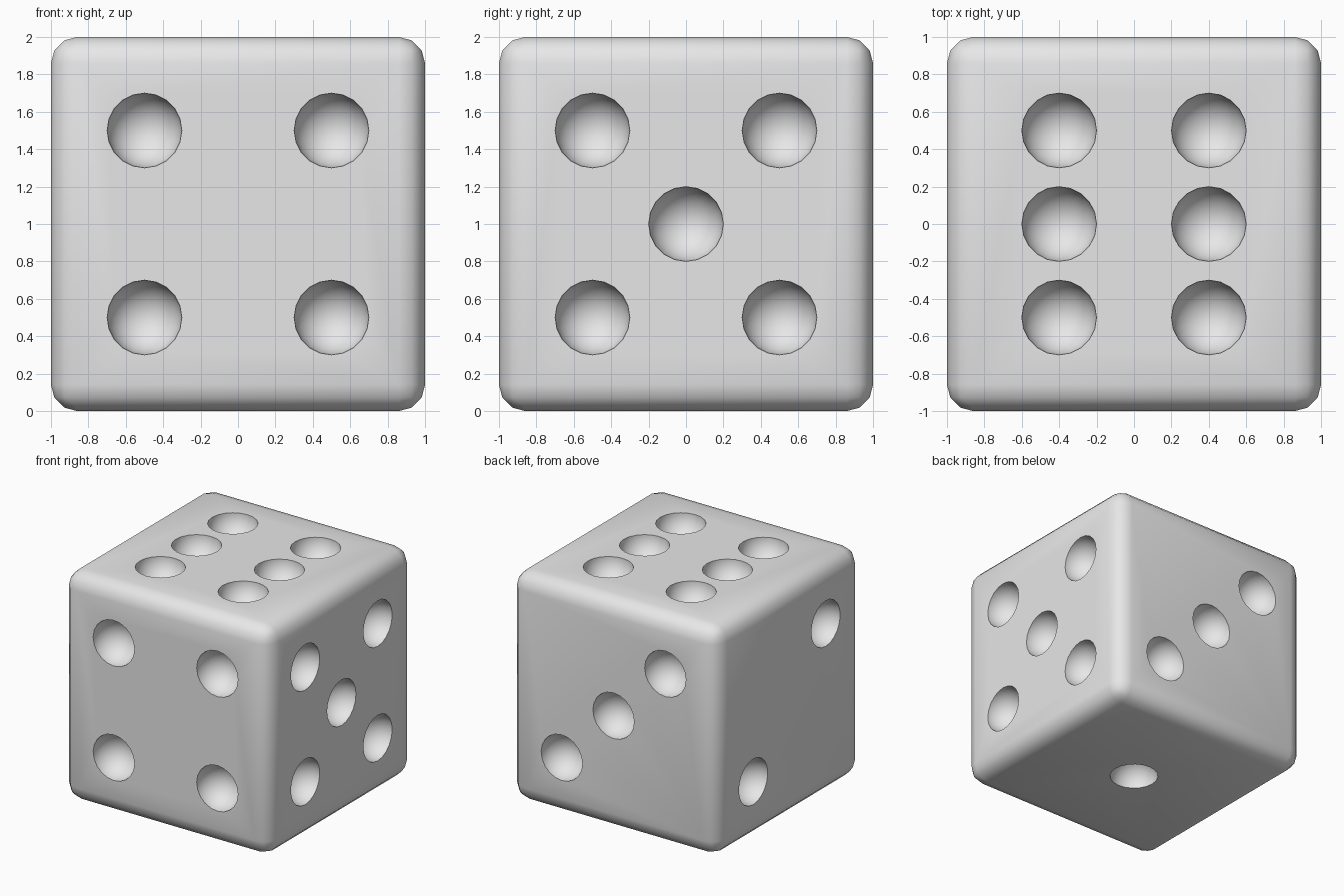
import bpy, bmesh, math
from mathutils import Vector, Matrix

if "Cube" in bpy.data.objects:
    bpy.data.objects.remove(bpy.data.objects["Cube"])

PIP_R = 0.2
BEVEL = 0.14
S = 0.5  # pip spacing from the face centre

ivory = bpy.data.materials.new("die_grey")
ivory.diffuse_color = (0.8, 0.8, 0.8, 1)
ivory.use_nodes = True
ivory.node_tree.nodes["Principled BSDF"].inputs["Base Color"].default_value = ivory.diffuse_color

# Die body: cube standing on the ground with rounded edges
bpy.ops.mesh.primitive_cube_add(size=2, location=(0, 0, 1))
die = bpy.context.object
die.name = "die_body"
die.data.materials.append(ivory)
bevel = die.modifiers.new("rounded_edges", 'BEVEL')
bevel.width = BEVEL
bevel.segments = 3
bpy.ops.object.modifier_apply(modifier=bevel.name)

# Pip layouts: face normal and pip offsets from the die centre
square = [(a, b) for a in (-S, S) for b in (-S, S)]
faces = [
    (Vector((0, -1, 0)), [(x, 0, z) for x, z in square]),                        # four
    (Vector((1, 0, 0)), [(0, y, z) for y, z in square + [(0, 0)]]),              # five
    (Vector((0, 0, 1)), [(x, y, 0) for x in (-0.4, 0.4) for y in (-S, 0, S)]),   # six
    (Vector((0, 1, 0)), [(-t, 0, t) for t in (-S, 0, S)]),                       # three
    (Vector((-1, 0, 0)), [(0, -t, t) for t in (-S, S)]),                         # two
    (Vector((0, 0, -1)), [(0, 0, 0)]),                                           # one
]

# One cutter holding a sphere per pip, poles along the face normal
bm = bmesh.new()
for normal, spots in faces:
    turn = normal.to_track_quat('Z', 'Y').to_matrix().to_4x4()
    for spot in spots:
        centre = Vector((0, 0, 1)) + normal + Vector(spot)
        # half-step ring offset keeps sphere rings off the die face
        bmesh.ops.create_uvsphere(bm, u_segments=20, v_segments=15, radius=PIP_R * 1.003,
                                  matrix=Matrix.Translation(centre) @ turn)
mesh = bpy.data.meshes.new("pip_cutter")
bm.to_mesh(mesh)
bm.free()
mesh.materials.append(ivory)
cutter = bpy.data.objects.new("pip_cutter", mesh)
bpy.context.collection.objects.link(cutter)
cutter.hide_render = True

# Carve the pips
cut = die.modifiers.new("pips", 'BOOLEAN')
cut.operation = 'DIFFERENCE'
cut.solver = 'EXACT'
cut.object = cutter
bpy.context.view_layer.objects.active = die
bpy.ops.object.modifier_apply(modifier=cut.name)
bpy.data.objects.remove(cutter, do_unlink=True)

# Smooth bowls and edges, crisp pip rims
bpy.ops.object.select_all(action='DESELECT')
die.select_set(True)
bpy.ops.object.shade_smooth_by_angle(angle=math.radians(40))
